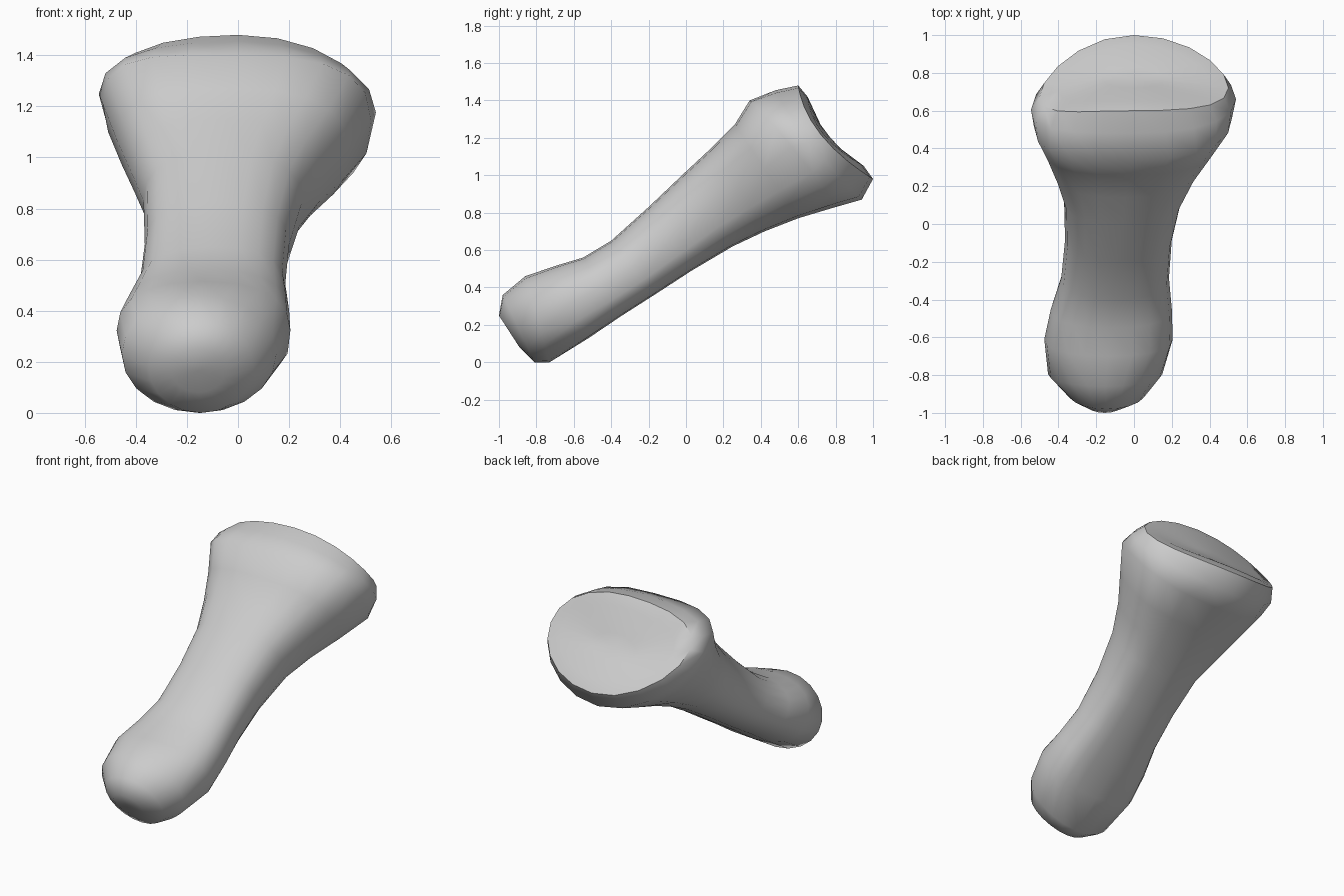
import bpy, bmesh, math
from mathutils import Vector

if "Cube" in bpy.data.objects:
    bpy.data.objects.remove(bpy.data.objects["Cube"], do_unlink=True)

SIDES = 20
# Cross-sections: top (y, z), bottom (y, z), x range, pull along the shaft and lift of the sides
RINGS = [
    ((-1.0, .25), (-.89, .08), (-.26, -.05), 0, 0),
    ((-.98, .36), (-.81, .0), (-.35, .06), 0, 0),
    ((-.86, .46), (-.73, .0), (-.455, .15), 0, 0),
    ((-.7, .515), (-.52, .13), (-.475, .205), 0, 0),
    ((-.55, .56), (-.35, .245), (-.44, .2), 0, 0),
    ((-.4, .65), (-.17, .36), (-.385, .185), 0, 0),
    ((-.2, .83), (.03, .49), (-.365, .2), 0, 0),
    ((0, 1.02), (.25, .62), (-.37, .25), 0, .05),
    ((.14, 1.15), (.42, .7), (-.42, .33), 0, .1),
    ((.26, 1.27), (.6, .77), (-.475, .43), 0, .2),
    ((.34, 1.4), (.8, .83), (-.53, .52), .02, .3),
    ((.48, 1.455), (.94, .87), (-.545, .54), -.03, .35),
    ((.6, 1.48), (1.0, .98), (-.5, .5), -.07, .35),
    ((.65, 1.42), (.95, 1.05), (-.4, .41), -.06, .3),
    ((.72, 1.27), (.83, 1.14), (-.16, .16), -.01, 0),
]
SHAFT = Vector((0, .83, .56))


def rounded(v, power):
    return math.copysign(abs(v) ** power, v)


def ring_points(top, bottom, span, pull, lift):
    top, bottom = Vector((0, *top)), Vector((0, *bottom))
    mid, up = (top + bottom) / 2, (top - bottom) / 2
    centre, half = sum(span) / 2, (span[1] - span[0]) / 2
    shaft = .3 < mid.z < 1.14
    for i in range(SIDES):
        a = math.tau * i / SIDES
        # both ends are oval; the shaft is fuller, and squarest below on the +x side
        power = 1 if not shaft else .65 if i > SIDES * .75 else .85
        c, s = rounded(math.cos(a), power), rounded(math.sin(a), power)
        # the broad end is widest above its middle, more so on the -x side
        raised = lift * c * c * (1 if c < 0 else .3)
        p = mid + up * (s + raised) + SHAFT * pull * c * c
        p.x = centre + half * c
        yield p


# Loft the bone through its cross-sections
bm = bmesh.new()
loops = [[bm.verts.new(p) for p in ring_points(*r)] for r in RINGS]
for a, b in zip(loops, loops[1:]):
    for i in range(SIDES):
        j = (i + 1) % SIDES
        bm.faces.new((a[i], a[j], b[j], b[i]))
# Close the rounded tip and the hollow joint face
for loop in (loops[0], loops[-1]):
    hub = bm.verts.new(sum((v.co for v in loop), Vector()) / SIDES)
    for i in range(SIDES):
        bm.faces.new((loop[i], loop[(i + 1) % SIDES], hub))
bmesh.ops.recalc_face_normals(bm, faces=bm.faces)
mesh = bpy.data.meshes.new("bone")
bm.to_mesh(mesh)
bm.free()
bone = bpy.data.objects.new("bone", mesh)
bpy.context.collection.objects.link(bone)

# Plain grey
grey = bpy.data.materials.new("light_grey")
grey.use_nodes = True
grey.diffuse_color = (.6, .6, .6, 1)
grey.node_tree.nodes["Principled BSDF"].inputs["Base Color"].default_value = (.6, .6, .6, 1)
mesh.materials.append(grey)

bpy.ops.object.select_all(action="DESELECT")
bone.select_set(True)
bpy.context.view_layer.objects.active = bone
bpy.ops.object.shade_smooth_by_angle(angle=math.radians(50))
